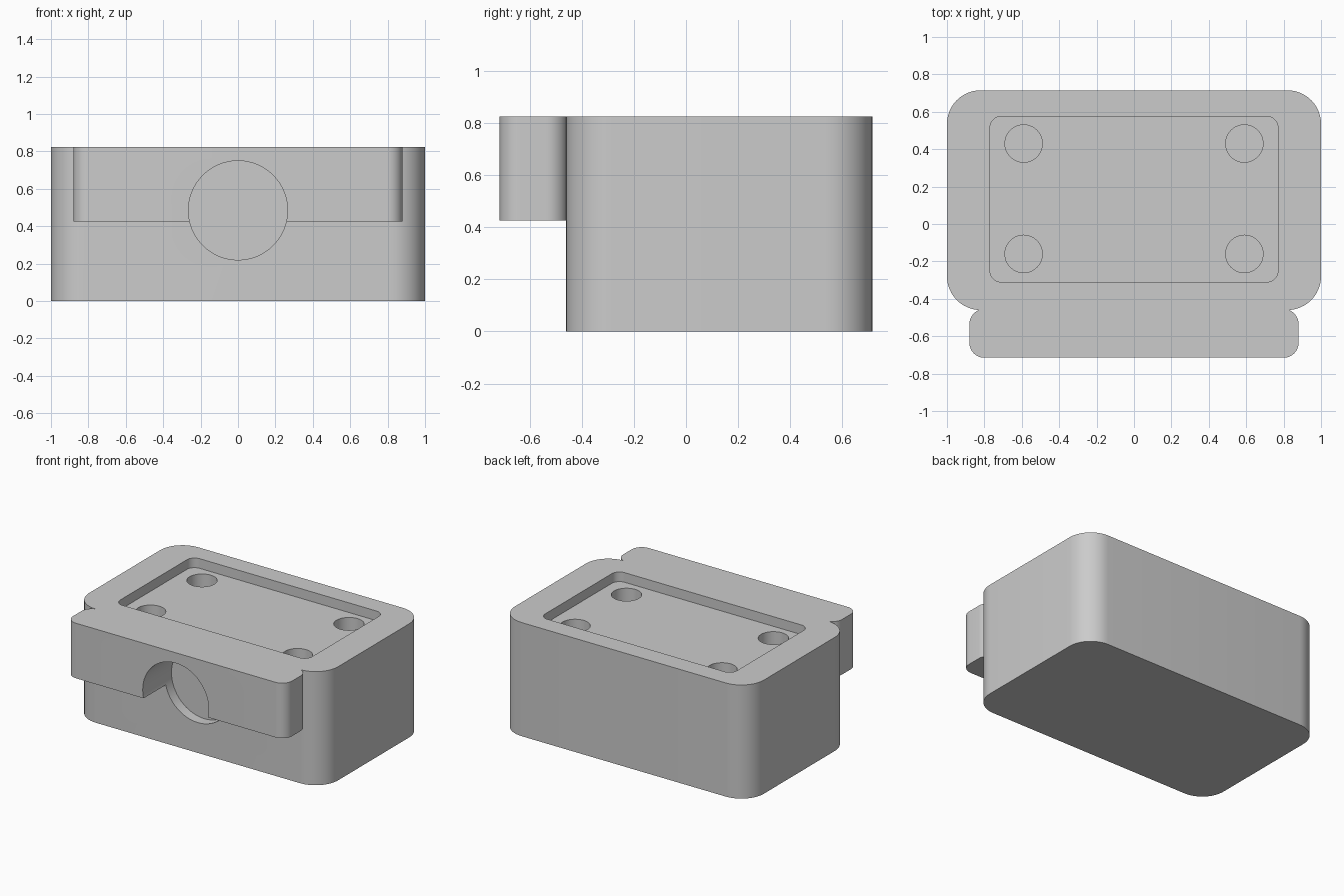
import bpy
import bmesh
from math import cos, sin, pi
from mathutils import Matrix

cube = bpy.data.objects.get("Cube")
if cube:
    bpy.data.objects.remove(cube, do_unlink=True)

grey = bpy.data.materials.new("plain grey")
grey.use_nodes = True
colour = (0.6, 0.6, 0.6, 1)
grey.diffuse_color = colour
grey.node_tree.nodes["Principled BSDF"].inputs["Base Color"].default_value = colour


def make_object(name, bm):
    bmesh.ops.recalc_face_normals(bm, faces=bm.faces)
    mesh = bpy.data.meshes.new(name)
    bm.to_mesh(mesh)
    bm.free()
    mesh.materials.append(grey)
    obj = bpy.data.objects.new(name, mesh)
    bpy.context.collection.objects.link(obj)
    return obj


def rounded_block(name, half_x, y0, y1, z0, z1, radius, steps=12):
    """Rounded rectangle extruded upwards."""
    bm = bmesh.new()
    centres = [(half_x - radius, y1 - radius), (radius - half_x, y1 - radius),
               (radius - half_x, y0 + radius), (half_x - radius, y0 + radius)]
    ring = []
    for corner, (cx, cy) in enumerate(centres):
        for i in range(steps + 1):
            a = (corner + i / steps) * pi / 2
            ring.append(bm.verts.new((cx + radius * cos(a), cy + radius * sin(a), z0)))
    face = bm.faces.new(ring)
    top = bmesh.ops.extrude_face_region(bm, geom=[face])["geom"]
    bmesh.ops.translate(bm, vec=(0, 0, z1 - z0),
                        verts=[v for v in top if isinstance(v, bmesh.types.BMVert)])
    return make_object(name, bm)


def cylinder(name, centre, radius, depth, along_y=False):
    bm = bmesh.new()
    turn = Matrix.Rotation(pi / 2 if along_y else 0, 4, "X")
    bmesh.ops.create_cone(bm, cap_ends=True, segments=64, radius1=radius,
                          radius2=radius, depth=depth,
                          matrix=Matrix.Translation(centre) @ turn)
    return make_object(name, bm)


def combine(target, tool, operation):
    """Apply a boolean and discard the tool."""
    tool.hide_render = True
    mod = target.modifiers.new(operation.lower(), "BOOLEAN")
    mod.operation = operation
    mod.solver = "EXACT"
    mod.object = tool
    bpy.context.view_layer.objects.active = target
    bpy.ops.object.modifier_apply(modifier=mod.name)
    bpy.data.objects.remove(tool, do_unlink=True)


top = 0.825
recess_floor = top - 0.07

# Main block with the raised front ledge
housing = rounded_block("housing", 1.0, -0.46, 0.715, 0, top, 0.18)
ledge = rounded_block("front_ledge", 0.88, -0.715, -0.455, 0.425, top, 0.08)
combine(housing, ledge, "UNION")

# Shallow recess in the top
recess = rounded_block("recess_cutter", 0.77, -0.31, 0.575, recess_floor, top + 0.2, 0.06)
combine(housing, recess, "DIFFERENCE")

# Four blind holes in the recess floor
for x in (-0.59, 0.59):
    for y in (-0.16, 0.43):
        hole = cylinder("hole_cutter", (x, y, recess_floor - 0.1), 0.1, 0.4)
        combine(housing, hole, "DIFFERENCE")

# Round pocket through the ledge and a little into the block
pocket_back = -0.385
pocket = cylinder("pocket_cutter", (0, pocket_back - 0.3, 0.485), 0.265, 0.6, True)
combine(housing, pocket, "DIFFERENCE")

# Smooth the rounded walls and keep the rims sharp
bpy.ops.object.select_all(action="DESELECT")
housing.select_set(True)
bpy.context.view_layer.objects.active = housing
bpy.ops.object.shade_smooth_by_angle(angle=pi / 6)
